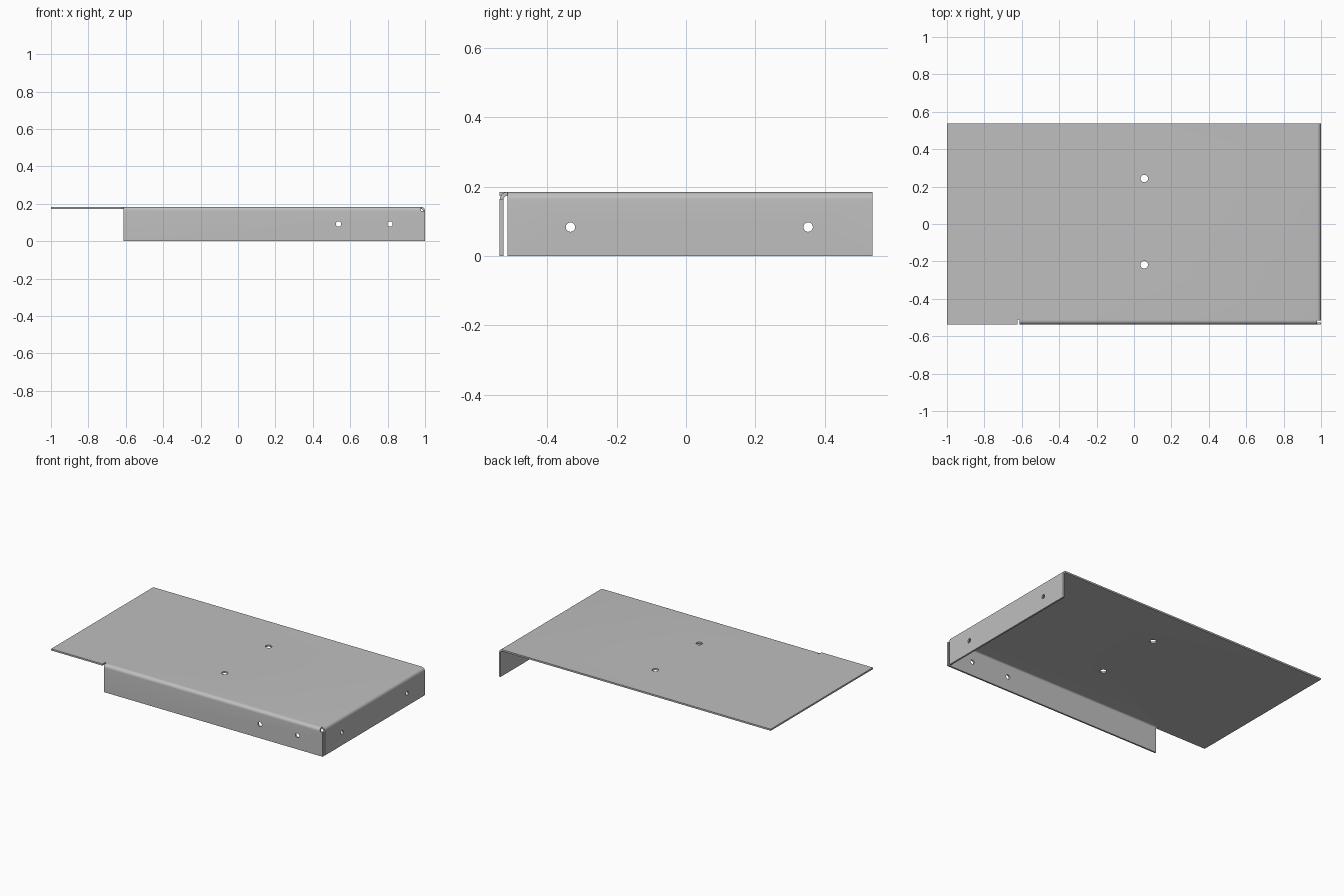
import bpy, bmesh, math
from mathutils import Matrix, Vector

cube = bpy.data.objects.get("Cube")
if cube:
    bpy.data.objects.remove(cube, do_unlink=True)

X, Y, H = 1.0, 0.537, 0.184      # half length, half depth, height
R, T = 0.022, 0.011              # outer bend radius, sheet thickness
STEPS = 8                        # segments per bend
FLANGE_X = -0.612                # free end of the front flange
SLOT_X, SLOT_Y = -0.622, -0.51   # relief slot beside it

steel = bpy.data.materials.new("steel_grey")
steel.use_nodes = True
grey = (0.52, 0.52, 0.52, 1)
steel.diffuse_color = grey
steel.node_tree.nodes["Principled BSDF"].inputs["Base Color"].default_value = grey


def make_object(name, bm):
    mesh = bpy.data.meshes.new(name)
    bm.to_mesh(mesh)
    bm.free()
    mesh.materials.append(steel)
    obj = bpy.data.objects.new(name, mesh)
    bpy.context.collection.objects.link(obj)
    return obj


def bend(bm, a, b, out):
    """Roll a quarter-round strip down from edge a-b; return its last edge."""
    start_a, start_b = a.co.copy(), b.co.copy()
    for i in range(1, STEPS + 1):
        t = math.pi / 2 * i / STEPS
        move = out * (R * math.sin(t)) - Vector((0, 0, R * (1 - math.cos(t))))
        c, d = bm.verts.new(start_a + move), bm.verts.new(start_b + move)
        bm.faces.new((a, c, d, b))
        a, b = c, d
    return a, b


# Outer skin of the sheet: top plate with its relief slot
bm = bmesh.new()
outline = [(-X, Y), (-X, -Y), (SLOT_X, -Y), (SLOT_X, SLOT_Y), (FLANGE_X, SLOT_Y),
           (FLANGE_X, R - Y), (X - R, R - Y), (X - R, Y)]
plate = [bm.verts.new((x, y, H)) for x, y in outline]
bm.faces.new(plate)

# Front flange, reaching past its bend to cover the corner
a, b = bend(bm, plate[5], plate[6], Vector((0, -1, 0)))
front = [bm.verts.new((x, -Y, z)) for x, z in
         [(FLANGE_X, 0), (X, 0), (X, H - R), ]]
bm.faces.new([a] + front + [b])

# Side flange
a, b = bend(bm, plate[6], plate[7], Vector((1, 0, 0)))
side = [bm.verts.new((X, v.co.y, 0)) for v in (a, b)]
bm.faces.new([a] + side + [b])
bm.normal_update()
sheet = make_object("folded_sheet_bracket", bm)

solid = sheet.modifiers.new("thickness", "SOLIDIFY")
solid.thickness = T
solid.offset = -1
solid.use_even_offset = True

# Hole cutters: centre, drilling axis, radius
holes = [((0.055, 0.243, H), "Z", 0.02), ((0.055, -0.218, H), "Z", 0.02),
         ((0.537, -Y, 0.092), "X", 0.0145), ((0.813, -Y, 0.092), "X", 0.0145),
         ((X, -0.333, 0.083), "Y", 0.0135), ((X, 0.352, 0.083), "Y", 0.0135)]
bm = bmesh.new()
for centre, axis, radius in holes:
    turn = Matrix.Rotation(0 if axis == "Z" else math.pi / 2, 4, axis)
    bmesh.ops.create_cone(bm, cap_ends=True, segments=32, radius1=radius, radius2=radius,
                          depth=0.06, matrix=Matrix.Translation(centre) @ turn)
cutter = make_object("hole_cutters", bm)
cutter.hide_render = True
cutter.hide_set(True)

drill = sheet.modifiers.new("holes", "BOOLEAN")
drill.operation = "DIFFERENCE"
drill.solver = "EXACT"
drill.object = cutter

# Apply the modifiers, then smooth the bends
bpy.ops.object.select_all(action="DESELECT")
sheet.select_set(True)
bpy.context.view_layer.objects.active = sheet
for name in ("thickness", "holes"):
    bpy.ops.object.modifier_apply(modifier=name)
bpy.data.objects.remove(cutter, do_unlink=True)
bpy.ops.object.shade_smooth_by_angle(angle=math.radians(30))
